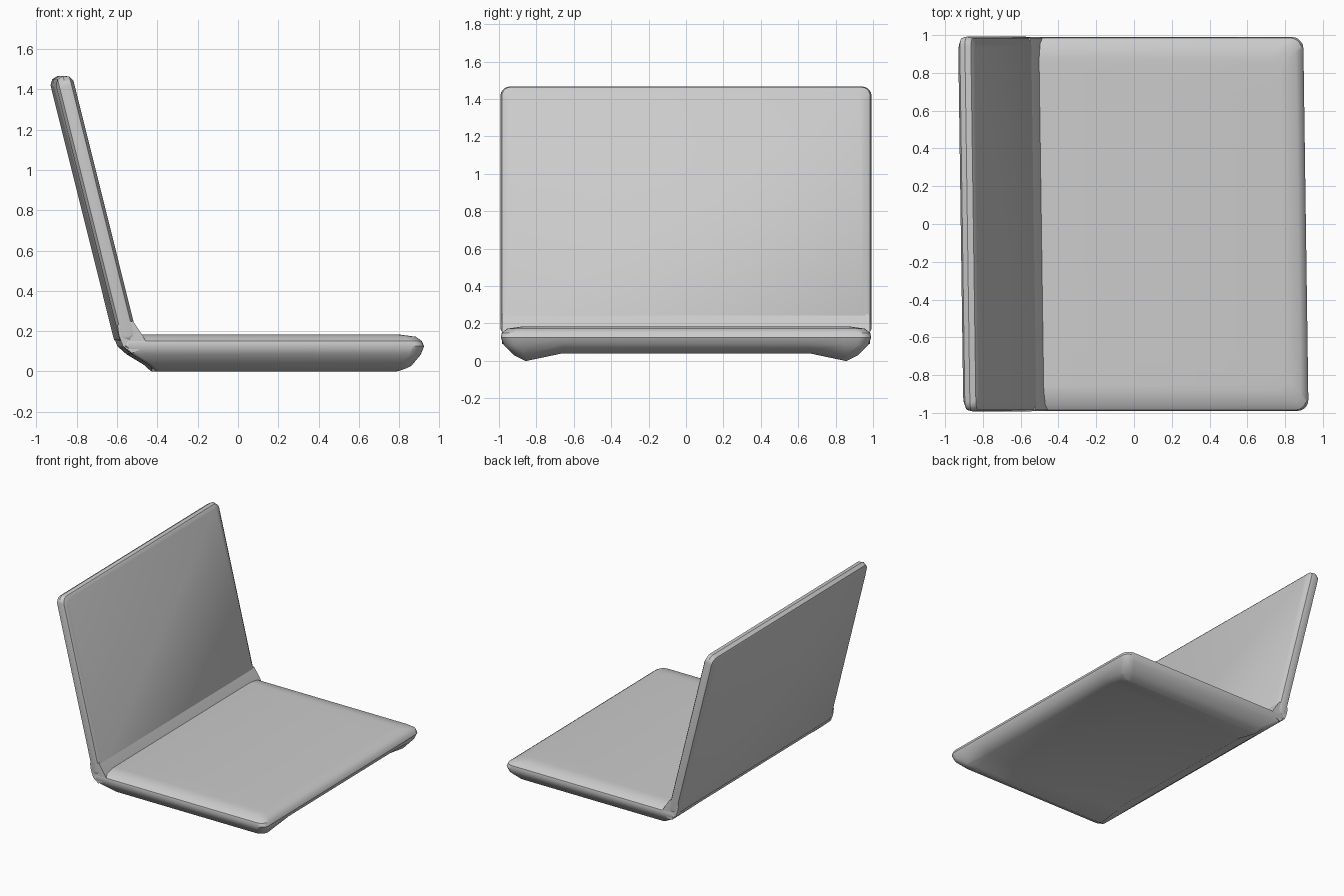
import bpy, bmesh, math
from mathutils import Matrix, Vector

cube = bpy.data.objects.get("Cube")
if cube:
    bpy.data.objects.remove(cube, do_unlink=True)

grey = bpy.data.materials.new("light grey")
grey.use_nodes = True
colour = (0.6, 0.6, 0.6, 1)
grey.diffuse_color = colour
grey.node_tree.nodes["Principled BSDF"].inputs["Base Color"].default_value = colour


def rounded_ring(x0, x1, half, r0, r1, steps=5):
    """Rectangle with radius r0 on its low x corners and r1 on its high x corners."""
    corners = [(x1 - r1, half - r1, r1, 0), (x0 + r0, half - r0, r0, 1),
               (x0 + r0, r0 - half, r0, 2), (x1 - r1, r1 - half, r1, 3)]
    return [(cx + r * math.cos(a), cy + r * math.sin(a))
            for cx, cy, r, q in corners
            for a in [(q + i / steps) * math.pi / 2 for i in range(steps + 1)]]


def loft(rings, r0, r1):
    bm = bmesh.new()
    loops = [[bm.verts.new((x, y, z)) for x, y in rounded_ring(x0, x1, half, r0, r1)]
             for x0, x1, half, z in rings]
    for a, b in zip(loops, loops[1:]):
        for i in range(len(a)):
            j = (i + 1) % len(a)
            bm.faces.new((a[i], a[j], b[j], b[i]))
    bm.faces.new(loops[0][::-1])
    bm.faces.new(loops[-1])
    return bm


def finish(name, bm):
    # The whole body leans very slightly in plan
    for v in bm.verts:
        v.co.x -= 0.014 * v.co.y
    bmesh.ops.recalc_face_normals(bm, faces=bm.faces)
    mesh = bpy.data.meshes.new(name)
    bm.to_mesh(mesh)
    bm.free()
    mesh.materials.append(grey)
    ob = bpy.data.objects.new(name, mesh)
    bpy.context.collection.objects.link(ob)
    bpy.ops.object.select_all(action="DESELECT")
    ob.select_set(True)
    bpy.context.view_layer.objects.active = ob
    bpy.ops.object.shade_smooth_by_angle(angle=math.radians(32))
    return ob


# Keyboard base: pillow-edged slab
base = loft([(-0.42, 0.80, 0.86, 0), (-0.45, 0.85, 0.92, 0.03),
             (-0.54, 0.895, 0.975, 0.085), (-0.585, 0.91, 0.99, 0.125),
             (-0.58, 0.90, 0.985, 0.15), (-0.55, 0.87, 0.955, 0.172),
             (-0.49, 0.79, 0.88, 0.183)], 0.025, 0.06)
# Shallow channel along the underside, leaving a low ridge on either side
for y in (-0.85, -0.66, 0.66, 0.85):
    bmesh.ops.bisect_plane(base, geom=base.verts[:] + base.edges[:] + base.faces[:],
                           plane_co=(0, y, 0), plane_no=(0, 1, 0))
for v in base.verts:
    if v.co.z < 0.1:
        inward = min(1, max(0, (0.85 - abs(v.co.y)) / 0.19))
        v.co.z += 0.04 * inward * (1 - v.co.z / 0.1)
finish("keyboard_base", base)

# Screen lid: thin rounded slab, tilted back
half_thick = 0.045
lid = loft([(0.02, 1.325, 0.96, -half_thick), (0.005, 1.35, 0.985, -0.03),
            (0, 1.36, 0.992, 0), (0.005, 1.35, 0.985, 0.03),
            (0.02, 1.325, 0.96, half_thick)], 0.03, 0.05)
up = Vector((-0.242, 0, 0.97))
out = Vector((0.97, 0, 0.242))
side = Vector((0, 1, 0))
frame = Matrix((up, side, out)).transposed().to_4x4()
bmesh.ops.transform(lid, matrix=Matrix.Translation((-0.553, 0, 0.147)) @ frame,
                    verts=lid.verts)
finish("screen_lid", lid)

# Hinge: bent strip joining lid and base
profile = [(-0.612, 0.23), (-0.605, 0.18), (-0.585, 0.125), (-0.54, 0.09),
           (-0.46, 0.13), (-0.485, 0.175), (-0.535, 0.25)]
hinge = bmesh.new()
loops = [[hinge.verts.new((x, y, z)) for x, z in profile] for y in (-0.985, 0.985)]
for i in range(len(profile)):
    j = (i + 1) % len(profile)
    hinge.faces.new((loops[0][i], loops[0][j], loops[1][j], loops[1][i]))
hinge.faces.new(loops[0])
hinge.faces.new(loops[1][::-1])
finish("hinge", hinge)
